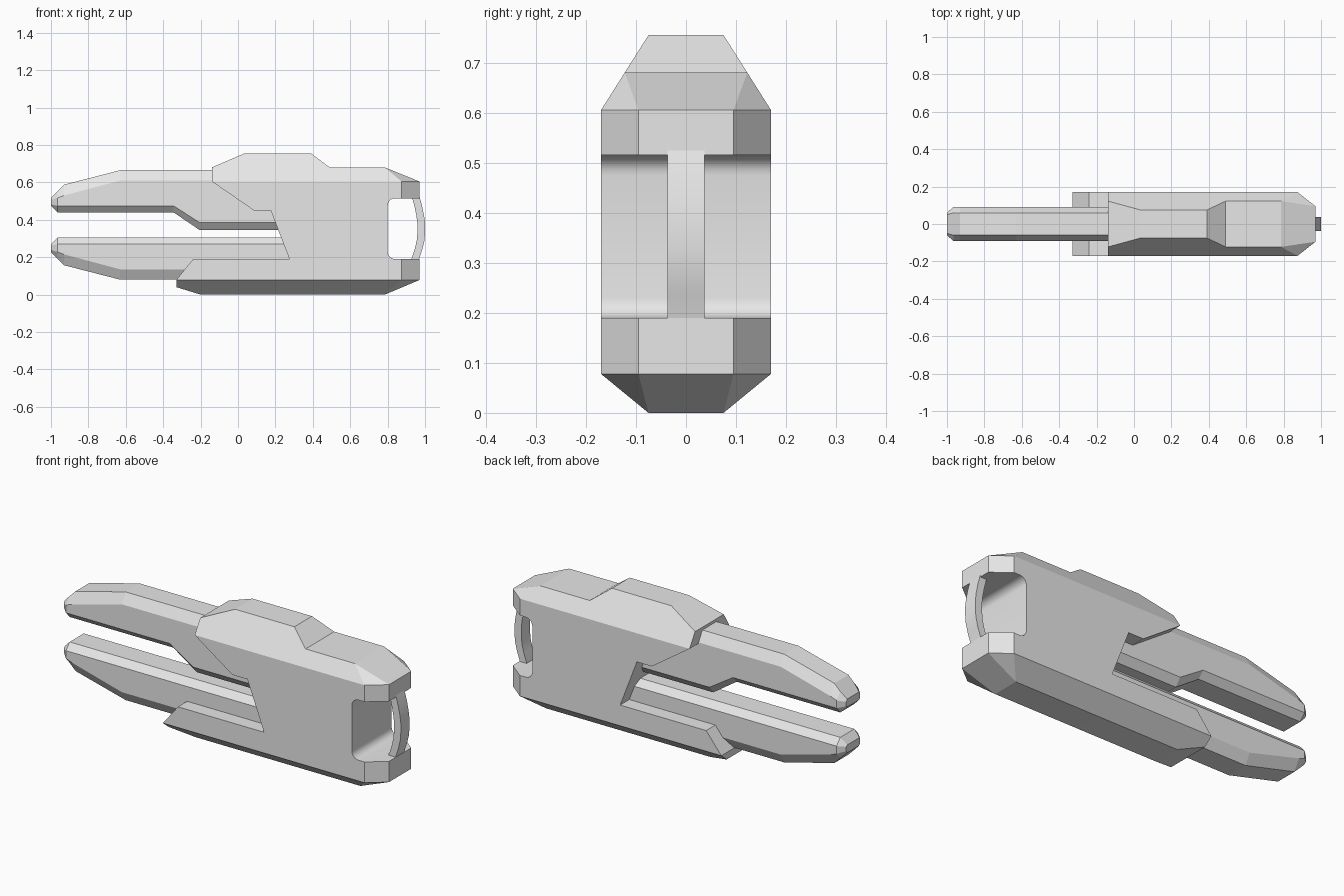
import bpy, bmesh, math
from mathutils import Vector

cube = bpy.data.objects.get("Cube")
if cube:
    bpy.data.objects.remove(cube, do_unlink=True)

GREY = (0.8, 0.8, 0.8, 1.0)
mat = bpy.data.materials.new("plain grey")
mat.use_nodes = True
mat.diffuse_color = GREY
mat.node_tree.nodes["Principled BSDF"].inputs["Base Color"].default_value = GREY


def finish(bm, name, smooth=False):
    bmesh.ops.recalc_face_normals(bm, faces=bm.faces[:])
    mesh = bpy.data.meshes.new(name)
    bm.to_mesh(mesh)
    bm.free()
    mesh.materials.append(mat)
    obj = bpy.data.objects.new(name, mesh)
    bpy.context.collection.objects.link(obj)
    if smooth:
        bpy.ops.object.select_all(action='DESELECT')
        obj.select_set(True)
        bpy.context.view_layer.objects.active = obj
        bpy.ops.object.shade_smooth_by_angle(angle=math.radians(20))
    return obj


def extrude_profile(points, half):
    """Side profile (x, z) extruded across y."""
    bm = bmesh.new()
    face = bm.faces.new([bm.verts.new((x, -half, z)) for x, z in points])
    res = bmesh.ops.extrude_face_region(bm, geom=[face])
    verts = [v for v in res["geom"] if isinstance(v, bmesh.types.BMVert)]
    bmesh.ops.translate(bm, verts=verts, vec=(0, 2 * half, 0))
    bmesh.ops.recalc_face_normals(bm, faces=bm.faces[:])
    return bm


def cut_corner(bm, a, b, c):
    """Slice off what lies outside the plane a-b-c, on both sides of y."""
    for s in (1, -1):
        p, q, r = (Vector((v[0], v[1] * s, v[2])) for v in (a, b, c))
        n = (q - p).cross(r - p).normalized()
        if n.dot(p - Vector((0.3, 0, 0.35))) < 0:
            n = -n
        bmesh.ops.bisect_plane(bm, geom=bm.verts[:] + bm.edges[:] + bm.faces[:],
                               dist=1e-4, plane_co=p, plane_no=n, clear_outer=True)
        bmesh.ops.holes_fill(bm, edges=[e for e in bm.edges if e.is_boundary], sides=0)


def arc(cx, cz, r, start):
    """Quarter arc running clockwise when seen from the front."""
    return [(cx + r * math.cos(math.radians(start - 18 * i)),
             cz + r * math.sin(math.radians(start - 18 * i))) for i in range(6)]


# Body with front notch, rear grip slot and chamfered edges
W, LOW, HIGH = 0.17, 0.078, 0.605
# the slot outline goes from its lower lip round to its upper lip
slot = [(0.97, 0.19)] + arc(0.84, 0.23, 0.04, 270) + arc(0.84, 0.475, 0.04, 180) + [(0.97, 0.515)]
body_profile = ([(-0.33, LOW), (-0.33, 0.04), (-0.2, 0), (0.785, 0), (0.97, LOW)]
                + slot
                + [(0.97, HIGH), (0.785, 0.68), (0.49, 0.68), (0.39, 0.755),
                   (0.035, 0.755), (-0.14, 0.68), (-0.14, HIGH), (0.085, 0.45),
                   (0.175, 0.45), (0.275, 0.19), (-0.24, 0.19)])
body = extrude_profile(body_profile, W)
cut_corner(body, (0, W, HIGH), (1, W, HIGH), (0, 0.075, 0.755))        # top edges
cut_corner(body, (0, W, LOW), (1, W, LOW), (0, 0.075, 0))              # bottom edges
cut_corner(body, (0.875, W, 0), (0.875, W, 1), (0.97, 0.095, 0))       # rear edges
for z, w, end in ((HIGH, 0.1225, 0.68), (LOW, 0.075, 0)):              # rear corners
    cut_corner(body, (0.875, W, z), (0.97, 0.095, z), (0.785, w, end))
finish(body, "body", smooth=True)

# Curved grip bar across the slot
outer = [(0.965, 0.17), (0.968, 0.19), (0.985, 0.24), (0.997, 0.29), (1.0, 0.33),
         (1.0, 0.38), (0.995, 0.42), (0.985, 0.47), (0.973, 0.515), (0.965, 0.54)]
inner = [(x - 0.041, z) for x, z in reversed(outer)]
finish(extrude_profile(outer + inner, 0.037), "grip_bar", smooth=True)


def prong(name, sections, flip=False):
    """Loft eight-sided sections: x, bottom, lower edge, upper edge, top, half widths."""
    bm = bmesh.new()
    rings = []
    for x, lo, lo_edge, hi_edge, hi, w, flat in sections:
        half = [(flat, lo), (w, lo_edge), (w, hi_edge), (flat, hi)]
        ring = half + [(-y, z) for y, z in reversed(half)]
        rings.append([bm.verts.new((x, y, 0.745 - z if flip else z)) for y, z in ring])
    for a, b in zip(rings, rings[1:]):
        for i in range(8):
            j = (i + 1) % 8
            bm.faces.new((a[i], a[j], b[j], b[i]))
    bm.faces.new(rings[0])
    bm.faces.new(rings[-1])
    finish(bm, name)


# Two tapering prongs, the lower one flipped and without the step
PW, PF = 0.092, 0.06
taper = [(-1.0, 0.475, 0.482, 0.506, 0.518, 0.06, 0.05),
         (-0.965, 0.44, 0.475, 0.517, 0.553, PW, PF),
         (-0.93, 0.44, 0.475, 0.53, 0.588, PW, PF),
         (-0.63, 0.44, 0.475, 0.61, 0.665, PW, PF)]
step = [(-0.345, 0.44, 0.475, 0.61, 0.665, PW, PF),
        (-0.205, 0.345, 0.385, 0.61, 0.665, PW, PF),
        (0.3, 0.345, 0.385, 0.61, 0.665, PW, PF)]
straight = [(0.32, 0.44, 0.475, 0.61, 0.665, PW, PF)]
prong("upper_prong", taper + step)
prong("lower_prong", taper + straight, flip=True)
